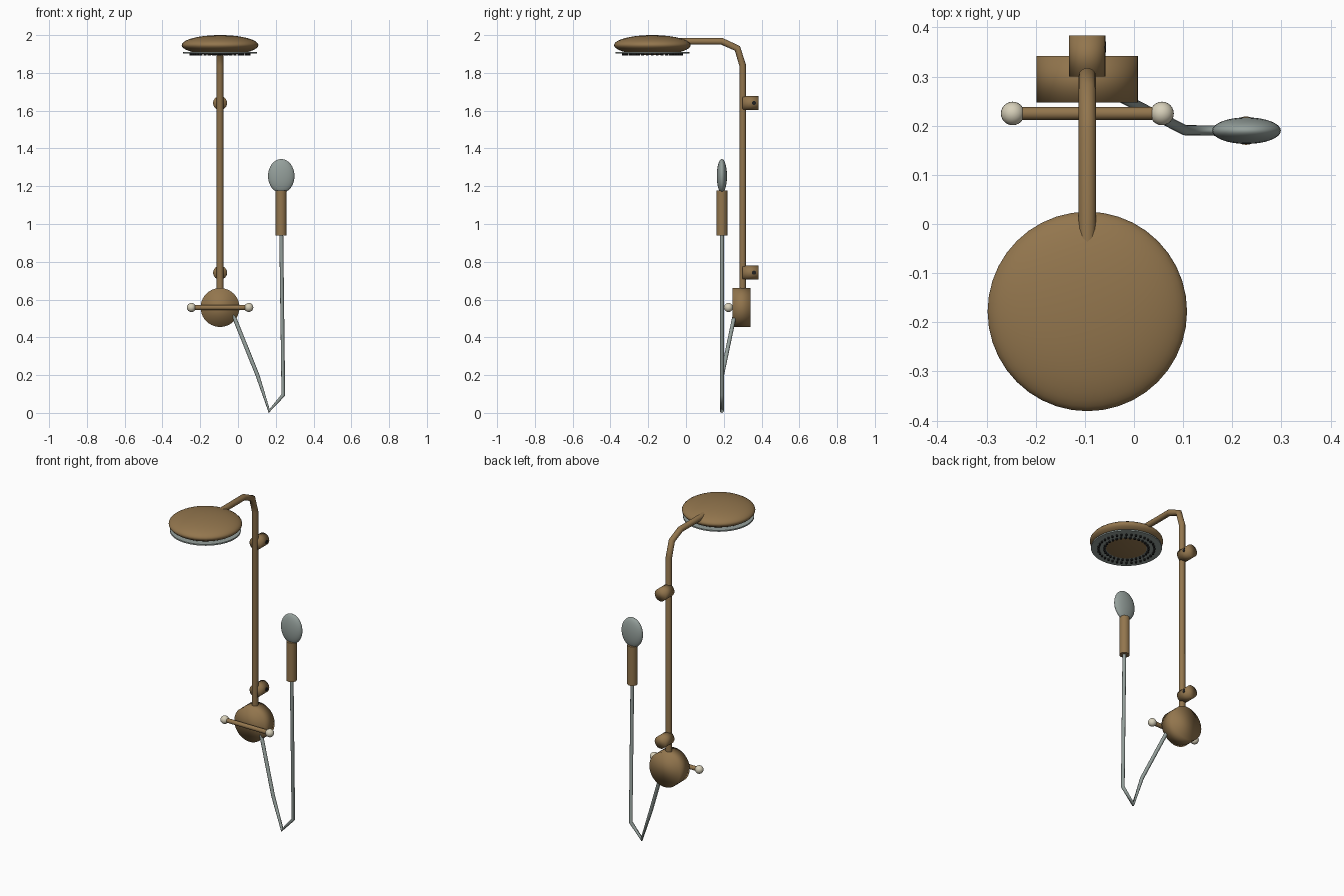
import bpy
import math
from mathutils import Vector

if "Cube" in bpy.data.objects:
    bpy.data.objects.remove(bpy.data.objects["Cube"], do_unlink=True)


def material(name, rgb):
    m = bpy.data.materials.new(name)
    m.use_nodes = True
    m.diffuse_color = (*rgb, 1)
    m.node_tree.nodes["Principled BSDF"].inputs["Base Color"].default_value = (*rgb, 1)
    return m


BRONZE = material("bronze", (0.29, 0.18, 0.075))
STEEL = material("grey steel", (0.30, 0.35, 0.33))
CREAM = material("cream ceramic", (0.68, 0.63, 0.49))
DARK = material("dark rubber", (0.015, 0.015, 0.015))

PIPE_X = -0.095
PIPE_Y = 0.30


def finish(name, mat, sharp=True):
    ob = bpy.context.object
    ob.name = name
    ob.data.materials.append(mat)
    if sharp:
        bpy.ops.object.shade_smooth_by_angle(angle=math.radians(40))
    else:
        bpy.ops.object.shade_smooth()
    return ob


def rod(name, a, b, radius, mat, sides=24, sharp=True):
    """Cylinder between two points."""
    a, b = Vector(a), Vector(b)
    turn = (b - a).to_track_quat("Z", "Y").to_euler()
    bpy.ops.mesh.primitive_cylinder_add(vertices=sides, radius=radius, depth=(b - a).length,
                                        location=(a + b) / 2, rotation=turn)
    return finish(name, mat, sharp)


def ellipsoid(name, centre, radii, mat, segments=32, rings=16):
    bpy.ops.mesh.primitive_uv_sphere_add(segments=segments, ring_count=rings, radius=1,
                                         location=centre)
    bpy.context.object.scale = radii
    return finish(name, mat, False)


def tube(name, points, radius, mat):
    """Round tube along a polyline."""
    cu = bpy.data.curves.new(name, "CURVE")
    cu.dimensions = "3D"
    cu.bevel_depth = radius
    cu.bevel_resolution = 4
    cu.use_fill_caps = True
    sp = cu.splines.new("POLY")
    sp.points.add(len(points) - 1)
    for p, co in zip(sp.points, points):
        p.co = (*co, 1)
    ob = bpy.data.objects.new(name, cu)
    bpy.context.collection.objects.link(ob)
    cu.materials.append(mat)
    return ob


# Overhead rain head with spray plate
HEAD = Vector((PIPE_X, -0.178, 1.947))
ellipsoid("rain_head", HEAD, (0.203, 0.203, 0.053), BRONZE, 40, 20)
rod("spray_plate", (HEAD.x, HEAD.y, 1.903), (HEAD.x, HEAD.y, 1.911), 0.196, STEEL, 40)

# Two rings of rubber nozzles
for ring, count in ((0.155, 36), (0.122, 30)):
    for i in range(count):
        t = math.tau * i / count
        x, y = HEAD.x + ring * math.cos(t), HEAD.y + ring * math.sin(t)
        rod("nozzle", (x, y, 1.893), (x, y, 1.906), 0.006, DARK, 8)

# Riser pipe with bent arm
tube("riser_pipe", [(PIPE_X, y, z) for y, z in (
    (-0.05, 1.967), (0.19, 1.967), (0.272, 1.93), (PIPE_Y, 1.84), (PIPE_Y, 0.6))],
    0.018, BRONZE)

# Wall brackets, each with a set screw
for z in (1.64, 0.742):
    rod("wall_bracket", (PIPE_X, PIPE_Y, z), (PIPE_X, 0.384, z), 0.037, BRONZE, sharp=False)
    rod("set_screw", (PIPE_X, 0.36, z), (PIPE_X + 0.038, 0.36, z), 0.011, DARK, 12)

# Valve body and cross handle
VALVE_Z = 0.558
rod("valve_body", (PIPE_X, 0.247, VALVE_Z), (PIPE_X, 0.342, VALVE_Z), 0.103, BRONZE, 40, False)
rod("valve_handle", (PIPE_X - 0.152, 0.225, VALVE_Z), (PIPE_X + 0.152, 0.225, VALVE_Z),
    0.013, BRONZE)
for side in (-1, 1):
    ellipsoid("handle_knob", (PIPE_X + side * 0.152, 0.225, VALVE_Z), (0.024,) * 3, CREAM, 24, 12)

# Hand shower and its hose
rod("hand_grip", (0.228, 0.19, 0.94), (0.228, 0.19, 1.177), 0.029, BRONZE)
ellipsoid("hand_spray_head", (0.229, 0.19, 1.254), (0.07, 0.027, 0.09), STEEL)
tube("hose", [(-0.03, 0.26, 0.53), (0.103, 0.191, 0.2), (0.165, 0.19, 0.0105),
              (0.24, 0.19, 0.095), (0.229, 0.19, 0.95)], 0.0105, STEEL)
